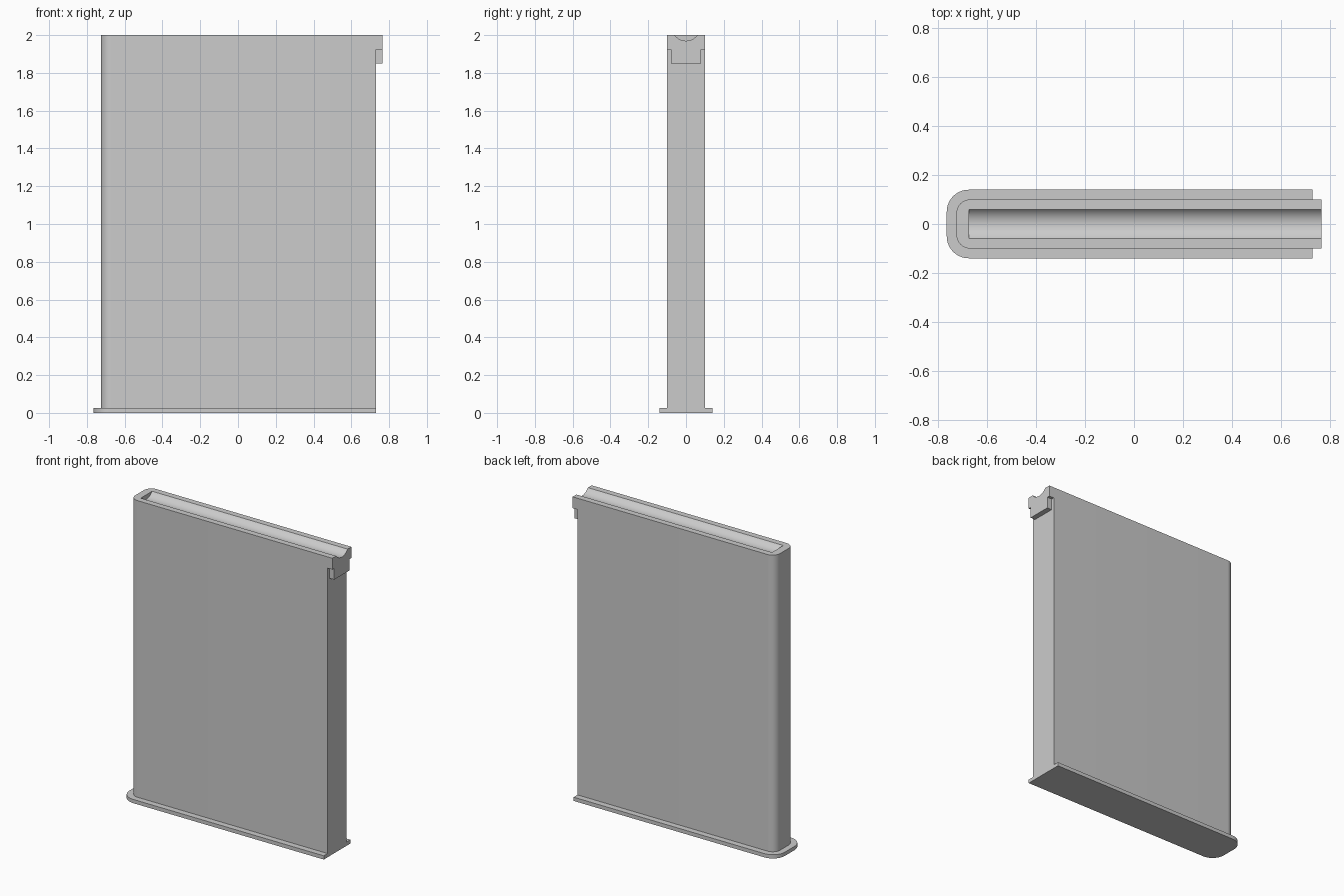
import bpy
import bmesh
from math import sin, cos, pi, radians, sqrt
from mathutils import Vector

cube = bpy.data.objects.get("Cube")
if cube:
    bpy.data.objects.remove(cube, do_unlink=True)

grey = bpy.data.materials.new("plain grey")
grey.use_nodes = True
colour = (0.6, 0.6, 0.6, 1)
grey.diffuse_color = colour
grey.node_tree.nodes["Principled BSDF"].inputs["Base Color"].default_value = colour


def prism(name, points, direction):
    """Extrude a closed outline of 3D points along a direction."""
    bm = bmesh.new()
    face = bm.faces.new([bm.verts.new(p) for p in points])
    moved = bmesh.ops.extrude_face_region(bm, geom=[face])["geom"]
    verts = [v for v in moved if isinstance(v, bmesh.types.BMVert)]
    bmesh.ops.translate(bm, verts=verts, vec=Vector(direction))
    bmesh.ops.recalc_face_normals(bm, faces=bm.faces)
    mesh = bpy.data.meshes.new(name)
    bm.to_mesh(mesh)
    bm.free()
    mesh.materials.append(grey)
    obj = bpy.data.objects.new(name, mesh)
    bpy.context.collection.objects.link(obj)
    return obj


def rounded_end(left, right, half, radius, z, steps=12):
    """Rectangle outline with its two -x corners rounded."""
    points = [(right, -half, z), (right, half, z)]
    for side, start in ((1, pi / 2), (-1, pi)):
        for i in range(steps + 1):
            a = start + pi / 2 * i / steps
            points.append((left + radius + radius * cos(a),
                           side * (half - radius) + radius * sin(a), z))
    return points


BACK, LIP_END, TOP = 0.73, 0.765, 2.0

# Thin foot flange and tall slab
foot = prism("foot_flange", rounded_end(-0.765, BACK, 0.14, 0.09, 0), (0, 0, 0.025))
body = prism("body", rounded_end(-0.725, BACK, 0.1, 0.055, 0.025), (0, 0, TOP - 0.025))

# Stepped lip overhanging the square end
half_lip = [(0.08, 1.85), (0.08, 1.925), (0.1, 1.925), (0.1, TOP)]
section = half_lip + [(-y, z) for y, z in reversed(half_lip)]
lip = prism("end_lip", [(BACK, y, z) for y, z in section], (LIP_END - BACK, 0, 0))

# Shallow round groove along the top, closed at the rounded end
half_width, depth = 0.06, 0.03
r = (half_width ** 2 + depth ** 2) / (2 * depth)
centre = TOP - depth + r
arc = []
for i in range(25):
    y = half_width * (2 * i / 24 - 1)
    arc.append((-0.675, y, centre - sqrt(r * r - y * y)))
arc += [(-0.675, half_width, TOP + 0.1), (-0.675, -half_width, TOP + 0.1)]
cutter = prism("groove_cutter", arc, (1.6, 0, 0))
cutter.hide_render = True
cutter.display_type = 'WIRE'

for obj in (body, lip):
    cut = obj.modifiers.new("groove", 'BOOLEAN')
    cut.operation = 'DIFFERENCE'
    cut.solver = 'EXACT'
    cut.object = cutter

# Apply the cut, then smooth the curved parts
depsgraph = bpy.context.evaluated_depsgraph_get()
for obj in (body, lip):
    mesh = bpy.data.meshes.new_from_object(obj.evaluated_get(depsgraph))
    obj.modifiers.clear()
    obj.data = mesh
bpy.data.objects.remove(cutter, do_unlink=True)

bpy.ops.object.select_all(action='DESELECT')
for obj in (foot, body, lip):
    obj.select_set(True)
bpy.context.view_layer.objects.active = body
bpy.ops.object.shade_smooth_by_angle(angle=radians(30))
